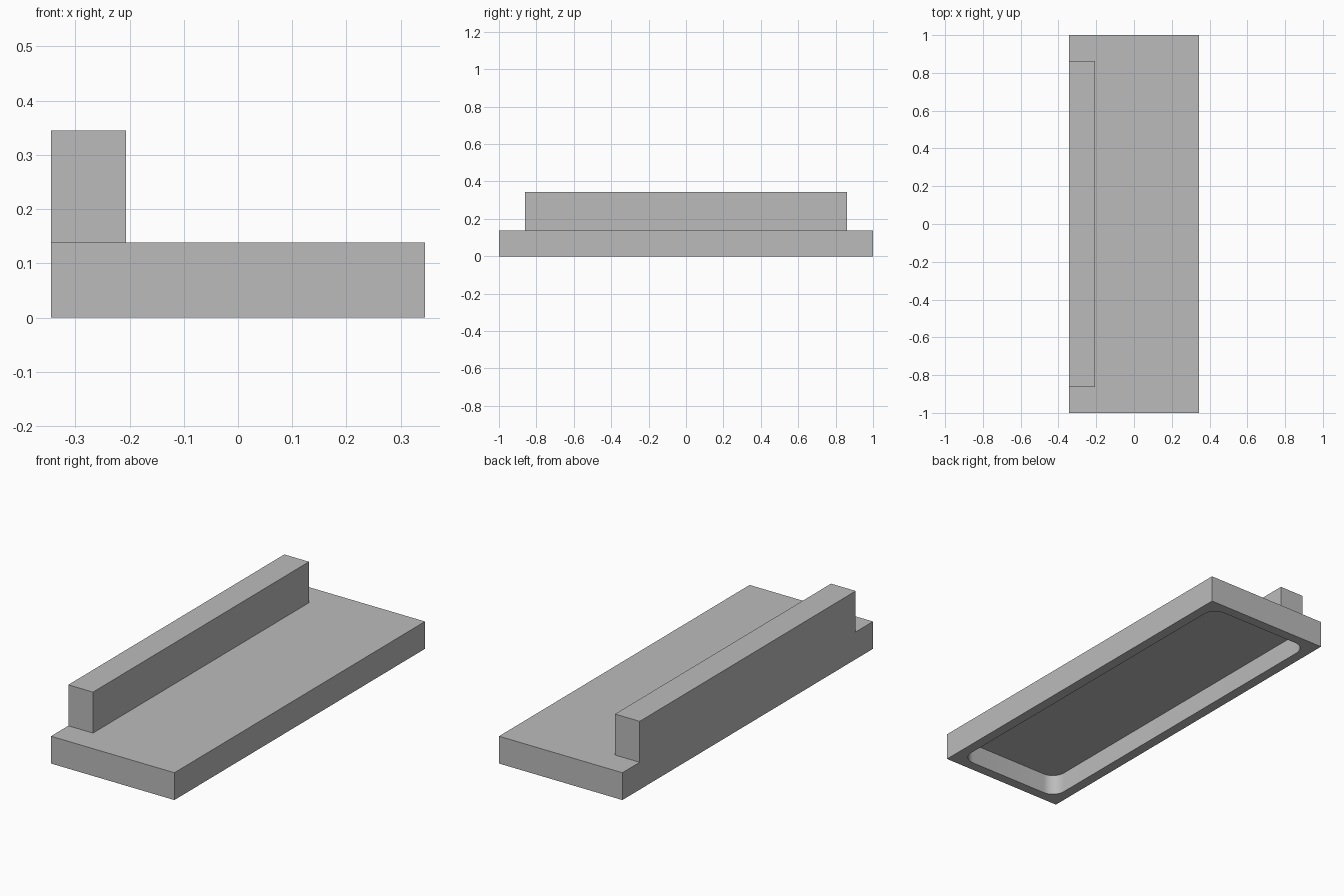
import bpy
import bmesh

if "Cube" in bpy.data.objects:
    bpy.data.objects.remove(bpy.data.objects["Cube"], do_unlink=True)

UNIT = 2 / 29                    # module that every main dimension follows
WIDTH, LENGTH, HEIGHT = 10 * UNIT, 2.0, 2 * UNIT
RIM = 0.052                      # wall thickness around the underside recess
DEPTH = 0.104                    # recess depth

grey = bpy.data.materials.new("plain_grey")
grey.use_nodes = True
colour = (0.5, 0.5, 0.5, 1)
grey.diffuse_color = colour
grey.node_tree.nodes["Principled BSDF"].inputs["Base Color"].default_value = colour


def box(name, low, high, corner_radius=0):
    """Box between two corners, with optionally rounded vertical edges."""
    bm = bmesh.new()
    bmesh.ops.create_cube(bm, size=1)
    for v in bm.verts:
        v.co = [high[i] if v.co[i] > 0 else low[i] for i in range(3)]
    if corner_radius:
        upright = [e for e in bm.edges
                   if abs(e.verts[0].co.z - e.verts[1].co.z) > DEPTH / 2]
        bmesh.ops.bevel(bm, geom=upright, offset=corner_radius, segments=12,
                        profile=0.5, affect='EDGES')
    mesh = bpy.data.meshes.new(name)
    bm.to_mesh(mesh)
    bm.free()
    mesh.materials.append(grey)
    obj = bpy.data.objects.new(name, mesh)
    bpy.context.collection.objects.link(obj)
    return obj


# Base slab
x, y = WIDTH / 2, LENGTH / 2
base = box("base_slab", (-x, -y, 0), (x, y, HEIGHT))

# Rounded recess cut into the underside
cutter = box("recess_cutter", (RIM - x, RIM - y, -DEPTH),
             (x - RIM, y - RIM, DEPTH), corner_radius=UNIT)
cutter.hide_render = True
cut = base.modifiers.new("recess", 'BOOLEAN')
cut.operation = 'DIFFERENCE'
cut.solver = 'EXACT'
cut.object = cutter
bpy.ops.object.select_all(action='DESELECT')
base.select_set(True)
bpy.context.view_layer.objects.active = base
bpy.ops.object.modifier_apply(modifier=cut.name)
bpy.data.objects.remove(cutter, do_unlink=True)
bpy.ops.object.shade_smooth_by_angle(angle=0.5)

# Raised rail flush with one long side
half_rail = 12.5 * UNIT
box("side_rail", (-x, -half_rail, HEIGHT), (-x + 2 * UNIT, half_rail, 5 * UNIT))
